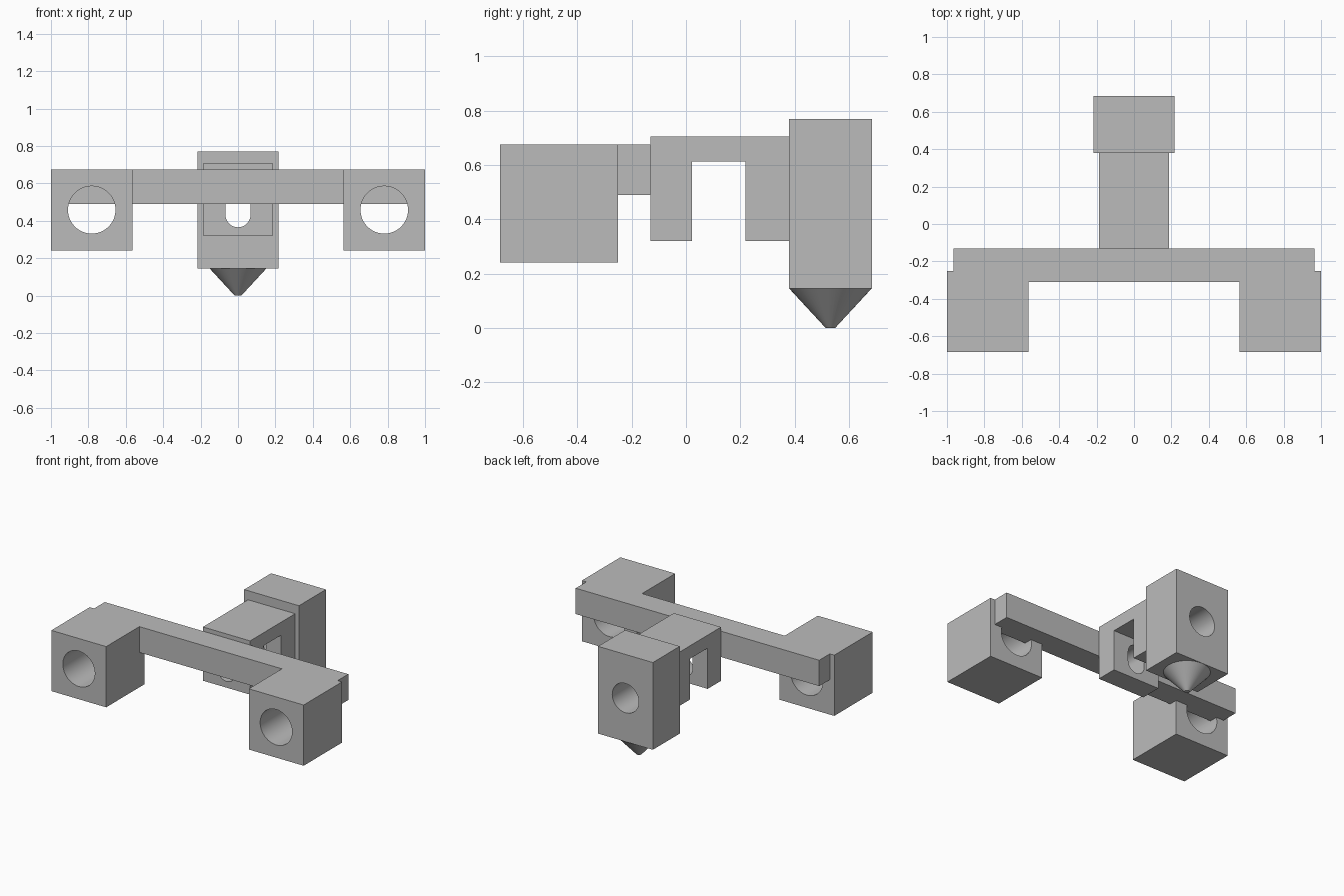
import bpy
import math

cube = bpy.data.objects.get("Cube")
if cube:
    bpy.data.objects.remove(cube, do_unlink=True)

grey = bpy.data.materials.new("plain grey")
grey.use_nodes = True
COLOUR = (0.5, 0.5, 0.5, 1)
grey.diffuse_color = COLOUR
grey.node_tree.nodes["Principled BSDF"].inputs["Base Color"].default_value = COLOUR


def finish(name):
    ob = bpy.context.object
    ob.name = name
    ob.data.materials.append(grey)
    bpy.ops.object.transform_apply(location=True, rotation=True, scale=True)
    return ob


def box(name, x, y, z):
    """Box from (min, max) ranges on each axis."""
    spans = (x, y, z)
    bpy.ops.mesh.primitive_cube_add(size=1, location=[(a + b) / 2 for a, b in spans])
    bpy.context.object.scale = [b - a for a, b in spans]
    return finish(name)


def bore(x, y, z, radius, depth):
    """Cylinder lying along y, used to cut holes."""
    bpy.ops.mesh.primitive_cylinder_add(vertices=48, radius=radius, depth=depth,
                                        location=(x, y, z), rotation=(math.pi / 2, 0, 0))
    return finish("bore")


def combine(target, other, operation):
    """Apply a boolean and discard the operand."""
    mod = target.modifiers.new("boolean", "BOOLEAN")
    mod.operation = operation
    mod.solver = "EXACT"
    mod.object = other
    bpy.context.view_layer.objects.active = target
    bpy.ops.object.modifier_apply(modifier=mod.name)
    bpy.data.objects.remove(other, do_unlink=True)


def smooth(ob):
    bpy.ops.object.select_all(action="DESELECT")
    ob.select_set(True)
    bpy.context.view_layer.objects.active = ob
    bpy.ops.object.shade_smooth_by_angle(angle=math.radians(30))


# Cross beam with a bored block at each end; the beam stays solid behind the holes
frame = box("front_frame", (-0.965, 0.965), (-0.31, -0.13), (0.49, 0.675))
for side in (-1, 1):
    block = box("end_block", sorted((side * 0.565, side)), (-0.685, -0.25), (0.24, 0.675))
    combine(block, bore(side * 0.782, -0.47, 0.458, 0.127, 0.6), "DIFFERENCE")
    combine(frame, block, "UNION")
smooth(frame)

# Arch-shaped arm: a gap between two legs, with a rounded slot through both
arm = box("arch_arm", (-0.187, 0.187), (-0.13, 0.38), (0.32, 0.705))
combine(arm, box("gap", (-0.3, 0.3), (0.022, 0.22), (0.2, 0.612)), "DIFFERENCE")
slot = box("slot", (-0.067, 0.067), (-0.3, 0.5), (0.432, 0.503))
for z in (0.432, 0.503):
    combine(slot, bore(0, 0.1, z, 0.067, 0.8), "UNION")
combine(arm, slot, "DIFFERENCE")
smooth(arm)

# Rear post with a round hole from front to back
post = box("rear_post", (-0.217, 0.217), (0.38, 0.685), (0.145, 0.77))
combine(post, bore(0, 0.53, 0.457, 0.105, 0.6), "DIFFERENCE")
smooth(post)

# Blunt pointed foot under the post
bpy.ops.mesh.primitive_cone_add(vertices=48, radius1=0.018, radius2=0.152, depth=0.145,
                                location=(0, 0.532, 0.0725))
smooth(finish("pointed_foot"))
